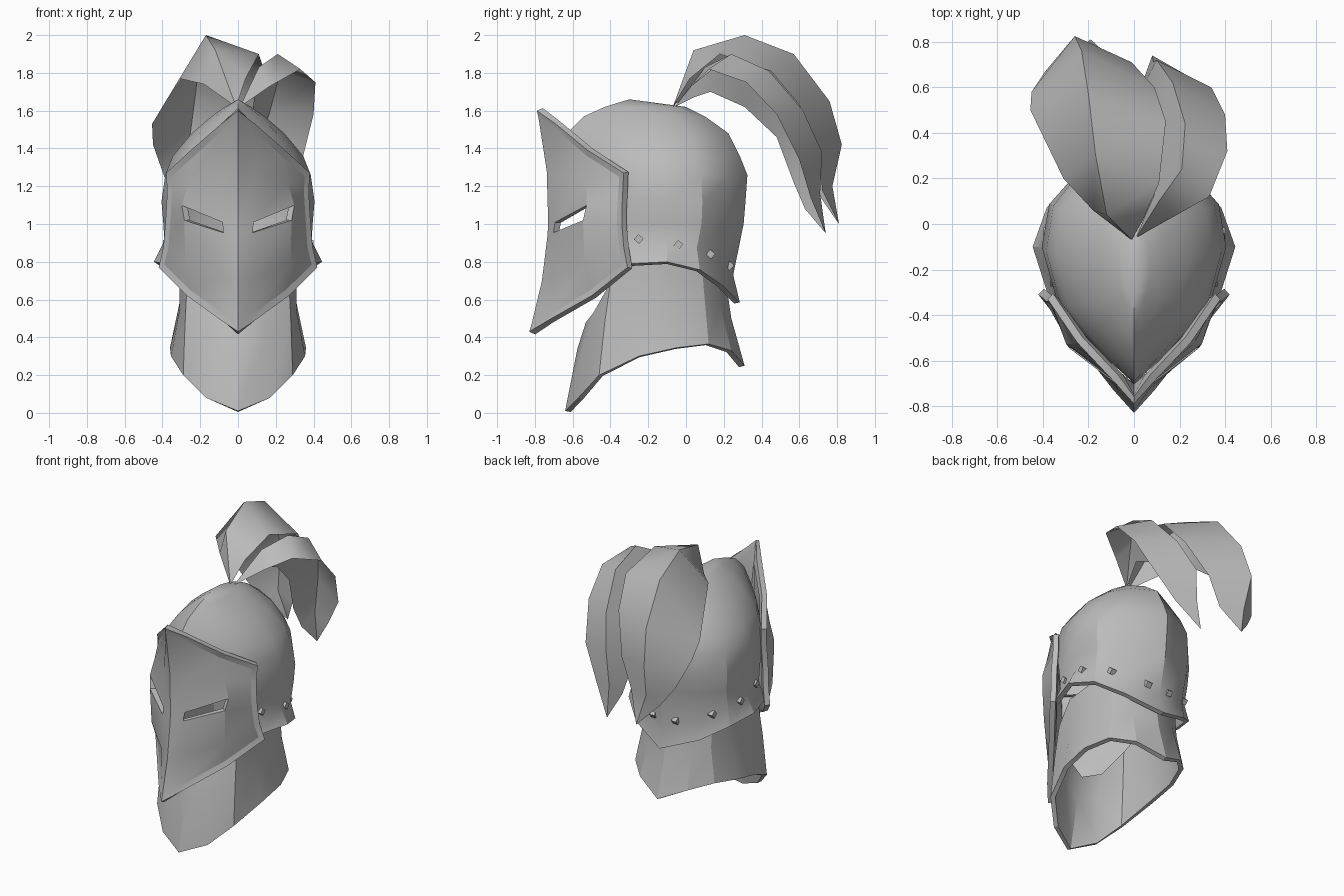
import bpy, bmesh, math
from mathutils import Vector, Matrix
from mathutils.bvhtree import BVHTree

if "Cube" in bpy.data.objects:
    bpy.data.objects.remove(bpy.data.objects["Cube"])

steel = bpy.data.materials.new("steel grey")
steel.diffuse_color = (0.5, 0.5, 0.5, 1)
steel.use_nodes = True
steel.node_tree.nodes["Principled BSDF"].inputs["Base Color"].default_value = steel.diffuse_color


def loft(rings, closed=False):
    """Skin a list of equal-length point rows, bottom row first."""
    bm = bmesh.new()
    rows = [[bm.verts.new(p) for p in r] for r in rings]
    n = len(rows[0])
    for a, b in zip(rows, rows[1:]):
        for i in range(n if closed else n - 1):
            j = (i + 1) % n
            bm.faces.new((a[i], a[j], b[j], b[i]))
    bmesh.ops.remove_doubles(bm, verts=bm.verts, dist=0.0005)
    return bm


def finish(name, bm, thickness=0, angle=30):
    mesh = bpy.data.meshes.new(name)
    bm.to_mesh(mesh)
    bm.free()
    ob = bpy.data.objects.new(name, mesh)
    bpy.context.collection.objects.link(ob)
    mesh.materials.append(steel)
    bpy.ops.object.select_all(action='DESELECT')
    ob.select_set(True)
    bpy.context.view_layer.objects.active = ob
    if thickness:
        mod = ob.modifiers.new("thickness", 'SOLIDIFY')
        mod.thickness = thickness
        mod.offset = -1
        bpy.ops.object.modifier_apply(modifier=mod.name)
    bpy.ops.object.shade_smooth_by_angle(angle=math.radians(angle))
    return ob


def around(half):
    """Front-to-back half ring -> full closed ring."""
    return half + [(-x, y, z) for x, y, z in half[-2:0:-1]]


def across(half):
    """Centre-to-side half row -> full row from left to right."""
    return [(-x, y, z) for x, y, z in half[:0:-1]] + half


# --- skull dome: pointed plan scaled per level
FRONT = [(0, 1), (.3, .82), (.58, .62), (.84, .40), (1, 0)]
REAR = [(.92, .45), (.61, .79), (0, 1)]
HEM_REAR = [(.86, .45), (.54, .77), (0, 1)]


def plan(yf, yw, yb, w, rear=REAR):
    return ([(w * a, yw + (yf - yw) * b) for a, b in FRONT] +
            [(w * a, yw + (yb - yw) * b) for a, b in rear])


def hem(y):
    """Height of the lower edge of the dome."""
    pts = [(-.8, .76), (-.3, .79), (-.1, .80), (.07, .76), (.2, .67), (.29, .58)]
    for (y0, z0), (y1, z1) in zip(pts, pts[1:]):
        if y <= y1:
            return z0 + (z1 - z0) * (y - y0) / (y1 - y0)
    return pts[-1][1]


rings = [around([(x, y, hem(y)) for x, y in plan(-.66, -.1, .285, .445, HEM_REAR)]),
         around([(x, y, hem(y) + .11) for x, y in plan(-.65, -.1, .25, .39)])]
for z, yf, yw, yb, w in [(1.0, -.66, -.1, .305, .395), (1.12, -.68, -.1, .315, .405),
                         (1.26, -.70, -.12, .325, .385), (1.36, -.69, -.13, .285, .345),
                         (1.48, -.63, -.15, .225, .245), (1.57, -.54, -.18, .10, .14),
                         (1.62, -.43, -.2, .0, .07), (1.66, -.3, -.3, -.3, 0)]:
    rings.append(around([(x, y, z) for x, y in plan(yf, yw, yb, w)]))
bm = loft(rings, True)
# open face behind the visor
face_gap = [f for f in bm.faces
            if f.calc_center_median().y < -.35 and f.calc_center_median().z < 1.15]
bmesh.ops.delete(bm, geom=face_gap, context='FACES')
tree = BVHTree.FromBMesh(bm)
finish("skull_dome", bm, .03)

# --- diamond studs above the hem
bm = bmesh.new()
for y, z in [(-.25, .92), (-.04, .89), (.13, .84), (.23, .78)]:
    for s in (1, -1):
        hit = tree.ray_cast(Vector((s * 2, y, z)), Vector((-s, 0, 0)))[0]
        if hit:
            bmesh.ops.create_cube(bm, size=.036, matrix=Matrix.Translation(hit)
                                  @ Matrix.Rotation(math.radians(50), 4, 'X'))
finish("studs", bm, angle=20)

# --- neck guard
bottom = [(0, -.64, .01), (.17, -.57, .08), (.29, -.46, .20), (.355, -.25, .30),
          (.36, -.05, .345), (.30, .12, .365), (.18, .24, .33), (0, .31, .25)]
middle = [(0, -.575, .34), (.15, -.53, .40), (.28, -.43, .48), (.31, -.25, .54),
          (.31, -.05, .58), (.26, .10, .59), (.16, .18, .57), (0, .24, .50)]
top = [(0, -.53, .48), (.14, -.49, .53), (.27, -.40, .69), (.31, -.25, .80),
       (.31, -.05, .82), (.26, .08, .82), (.15, .16, .78), (0, .21, .70)]
finish("neck_guard", loft([around(r) for r in (bottom, middle, top)], True), .03, 22)

# --- visor with a raised rim, then cut eye slits
rows = [
    [(0, -.83, .43), (.09, -.73, .49), (.27, -.50, .62), (.42, -.31, .77)],
    [(0, -.78, .70), (.09, -.72, .72), (.29, -.545, .79), (.395, -.33, .88)],
    [(0, -.75, .93), (.085, -.715, .955), (.295, -.555, 1.02), (.385, -.34, 1.0)],
    [(0, -.745, 1.0), (.09, -.705, 1.01), (.31, -.535, 1.10), (.38, -.34, 1.07)],
    [(0, -.755, 1.28), (.095, -.685, 1.25), (.275, -.535, 1.22), (.375, -.335, 1.17)],
    [(0, -.79, 1.60), (.09, -.69, 1.53), (.25, -.52, 1.39), (.38, -.33, 1.27)],
]
bm = loft([across(r) for r in rows])
bmesh.ops.inset_region(bm, faces=bm.faces[:], thickness=.032, depth=-.014,
                       use_boundary=True, use_even_offset=True)
slits = [f for f in bm.faces if .1 < abs(f.calc_center_median().x) < .25
         and .97 < f.calc_center_median().z < 1.06]
bmesh.ops.delete(bm, geom=slits, context='FACES')
finish("visor", bm, .035, 18)


# --- plumes: (outer edge, ridge, inner edge) at each station
def plume(name, stations):
    bm = loft(stations)
    ridge = [Vector(s[1]) for s in stations]
    for e in bm.edges:
        if all(min((v.co - r).length for r in ridge) < .001 for v in e.verts):
            e.smooth = False
    finish(name, bm, angle=60)


plume("left_plume", [
    [(-.01, -.07, 1.62)] * 3,
    [(-.18, .06, 1.74), (-.12, .04, 1.92), (.04, .02, 1.77)],
    [(-.31, .20, 1.77), (-.17, .31, 2.0), (.11, .18, 1.90)],
    [(-.455, .50, 1.53), (-.20, .57, 1.90), (.14, .45, 1.81)],
    [(-.45, .58, 1.42), (-.23, .76, 1.65), (.09, .60, 1.63)],
    [(-.39, .67, 1.25), (-.26, .825, 1.42), (-.01, .71, 1.38)],
    [(-.31, .72, 1.13), (-.24, .775, 1.20), (-.09, .72, 1.18)],
    [(-.19, .81, 1.0)] * 3,
])
plume("right_plume", [
    [(.01, -.06, 1.62)] * 3,
    [(.17, .03, 1.73), (.11, .10, 1.83), (.05, .04, 1.67)],
    [(.33, .12, 1.82), (.21, .24, 1.90), (.09, .13, 1.70)],
    [(.41, .32, 1.75), (.225, .44, 1.81), (.08, .31, 1.62)],
    [(.40, .48, 1.58), (.17, .62, 1.60), (.05, .48, 1.46)],
    [(.34, .60, 1.34), (.10, .72, 1.38), (.02, .57, 1.22)],
    [(.22, .66, 1.14), (.085, .71, 1.16), (.04, .63, 1.08)],
    [(.08, .74, .95)] * 3,
])
